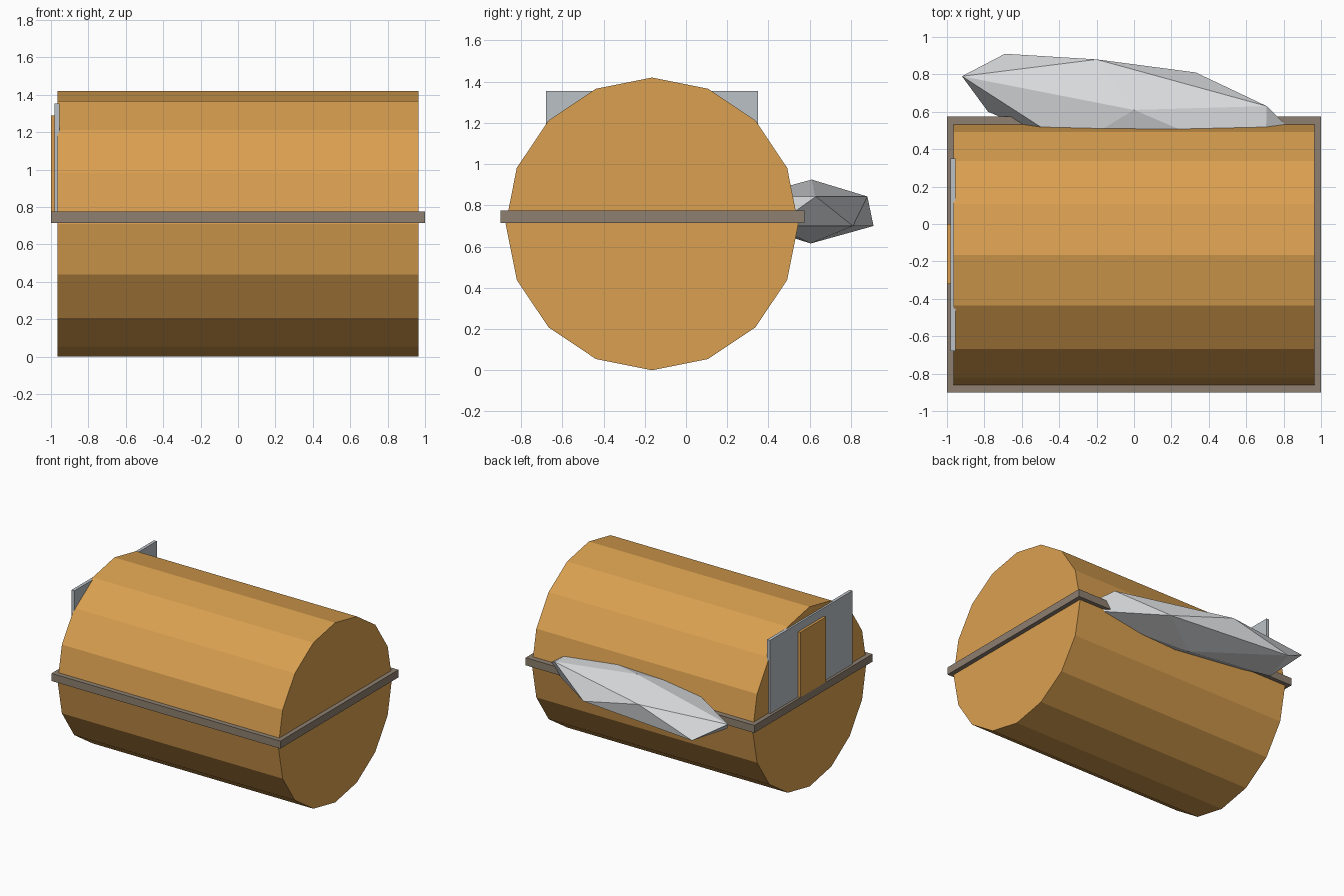
import bpy, bmesh, math
from mathutils import Matrix, Vector

cube = bpy.data.objects.get("Cube")
if cube:
    bpy.data.objects.remove(cube, do_unlink=True)


def material(name, rgb):
    """Flat material from 0-255 display values, stored as linear."""
    linear = [((c / 255 + 0.055) / 1.055) ** 2.4 for c in rgb]
    mat = bpy.data.materials.new(name)
    mat.use_nodes = True
    mat.diffuse_color = (*linear, 1)
    mat.node_tree.nodes["Principled BSDF"].inputs["Base Color"].default_value = (*linear, 1)
    return mat


wood = material("warm_wood", (218, 160, 80))
band = material("taupe_band", (142, 127, 112))
panel = material("blue_grey_panel", (187, 193, 198))
stone = material("pale_stone", (220, 222, 224))


def finish(name, bm, mat):
    bmesh.ops.recalc_face_normals(bm, faces=bm.faces)
    mesh = bpy.data.meshes.new(name)
    bm.to_mesh(mesh)
    bm.free()
    mesh.materials.append(mat)
    obj = bpy.data.objects.new(name, mesh)
    bpy.context.collection.objects.link(obj)
    return obj


def box(name, low, high, mat):
    low, high = Vector(low), Vector(high)
    bm = bmesh.new()
    bmesh.ops.create_cube(bm, size=1, matrix=Matrix.Translation((low + high) / 2)
                          @ Matrix.Diagonal((*(high - low), 1)))
    return finish(name, bm, mat)


# Sixteen-sided barrel lying along x, with a corner at the top
radius, axis_y = 0.71, -0.165
bm = bmesh.new()
bmesh.ops.create_cone(bm, cap_ends=True, segments=16, radius1=radius, radius2=radius, depth=1.93,
                      matrix=Matrix.Translation((0, axis_y, radius))
                      @ Matrix.Rotation(math.pi / 2, 4, "Y"))
finish("barrel_body", bm, wood)

# Flat deck around the middle
deck_top = 0.775
box("middle_deck", (-1, -0.9, 0.715), (1, 0.575, deck_top), band)

# Upright panel and door on the right end
box("end_panel", (-0.98, -0.68, deck_top), (-0.955, 0.35, 1.355), panel)
box("end_door", (-1, -0.32, deck_top), (-0.96, 0, 1.29), wood)

# Faceted boulder half sunk into the back: two five-point rings and two poles
upper = [(0.71, 0.63), (-0.2, 0.88), (-0.92, 0.79), (-0.33, 0.41), (0.7, 0.31)]
lower = [(0.33, 0.81), (-0.69, 0.91), (-0.78, 0.6), (0.2, 0.34), (0.91, 0.43)]
bm = bmesh.new()
for ring, height in ((upper, 0.843), (lower, 0.7), ([(0, 0.61)], 0.925), ([(0, 0.605)], 0.615)):
    for x, y in ring:
        bm.verts.new((x, y, height))
bmesh.ops.convex_hull(bm, input=bm.verts)
finish("back_boulder", bm, stone)
